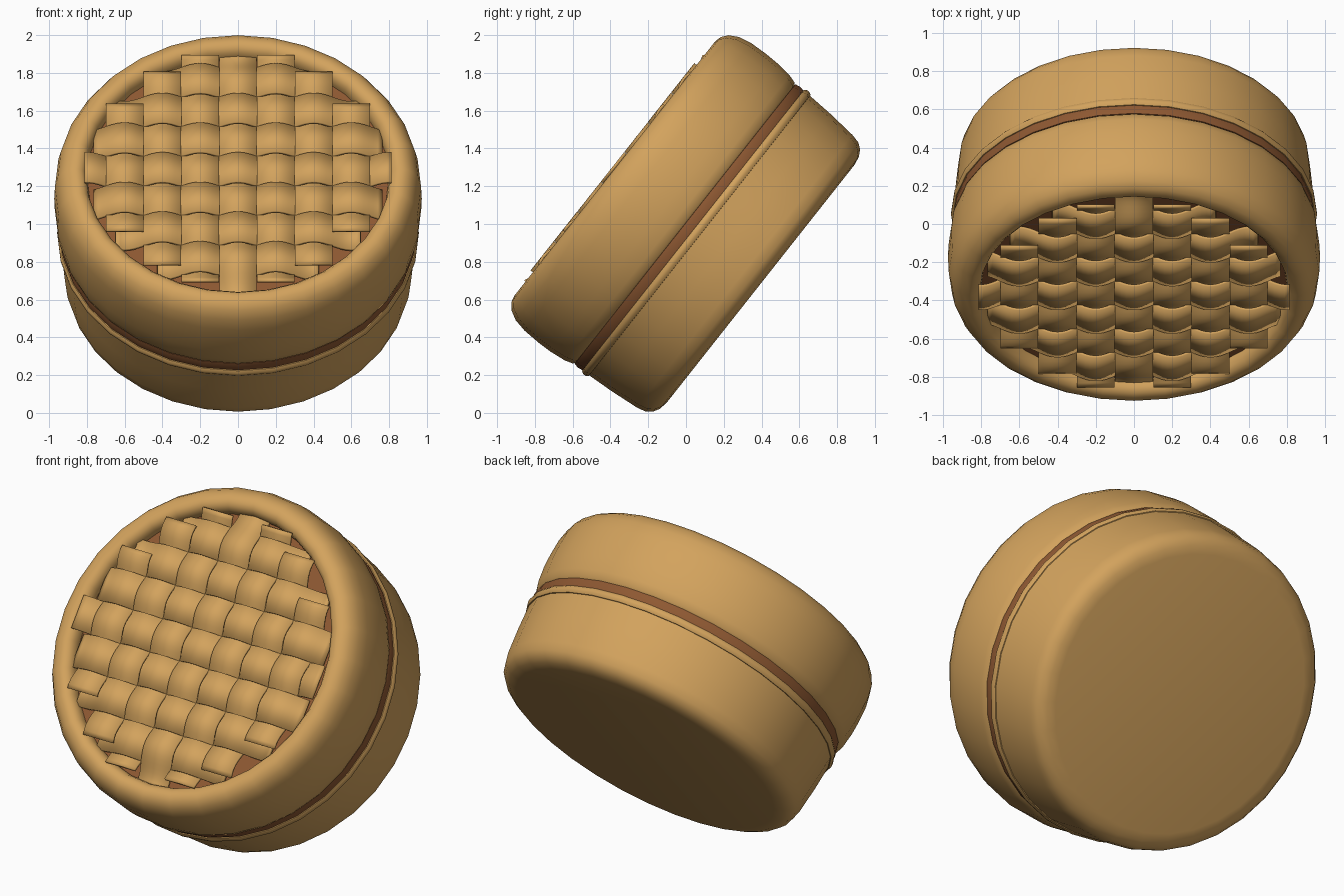
import bpy
import bmesh
import math
from mathutils import Matrix, Vector

cube = bpy.data.objects.get("Cube")
if cube:
    bpy.data.objects.remove(cube, do_unlink=True)

# The round box leans back, its lid facing forward and up
TILT = Matrix.Translation((0, 0.012, 0.986)) @ Matrix.Rotation(math.radians(51.7), 4, "X")
SEGMENTS = 32
PITCH = 0.2
WEAVE_RADIUS = 0.82
WEAVE_MID, WEAVE_AMP = 0.468, 0.036


def material(name, color):
    mat = bpy.data.materials.new(name)
    mat.use_nodes = True
    mat.diffuse_color = color
    mat.node_tree.nodes["Principled BSDF"].inputs["Base Color"].default_value = color
    return mat


tan = material("golden tan", (0.65, 0.365, 0.11, 1))
brown = material("dark brown", (0.27, 0.098, 0.032, 1))


def finish(name, bm, mat, angle=35):
    bmesh.ops.recalc_face_normals(bm, faces=bm.faces)
    mesh = bpy.data.meshes.new(name)
    bm.to_mesh(mesh)
    bm.free()
    mesh.materials.append(mat)
    obj = bpy.data.objects.new(name, mesh)
    bpy.context.collection.objects.link(obj)
    obj.matrix_world = TILT
    bpy.ops.object.select_all(action="DESELECT")
    obj.select_set(True)
    bpy.context.view_layer.objects.active = obj
    bpy.ops.object.shade_smooth_by_angle(angle=math.radians(angle))
    return obj


def lathe(name, profile, mat):
    """Spin a (radius, height) profile around the box axis."""
    bm = bmesh.new()
    verts = [bm.verts.new((r, 0, h)) for r, h in profile]
    edges = [bm.edges.new(pair) for pair in zip(verts, verts[1:])]
    bmesh.ops.spin(bm, geom=verts + edges, cent=(0, 0, 0), axis=(0, 0, 1),
                   angle=math.tau, steps=SEGMENTS, dvec=(0, 0, 0))
    bmesh.ops.remove_doubles(bm, verts=bm.verts, dist=0.0005)
    return finish(name, bm, mat)


# Base tub with rounded bottom edge
lathe("base", [(0, -0.488), (0.80, -0.488), (0.85, -0.48), (0.885, -0.46),
               (0.908, -0.43), (0.92, -0.38), (0.935, -0.22), (0.943, -0.075),
               (0.92, -0.07), (0, -0.07)], tan)

# Bead around the top of the base
lathe("base_bead", [(0.92, -0.08), (0.948, -0.076), (0.957, -0.062),
                    (0.957, -0.046), (0.948, -0.032), (0.92, -0.028)], tan)

# Dark seam between base and lid
lathe("seam_band", [(0.9, -0.04), (0.943, -0.034), (0.948, -0.005),
                    (0.943, 0.022), (0.9, 0.03)], brown)

# Lid with a rounded rim and a shallow opening
lathe("lid", [(0, 0.02), (0.935, 0.02), (0.948, 0.032), (0.961, 0.075),
              (0.971, 0.16), (0.973, 0.24), (0.969, 0.34), (0.955, 0.41),
              (0.928, 0.46), (0.895, 0.487), (0.86, 0.496), (0.83, 0.488),
              (0.808, 0.465), (0.80, 0.43), (0.80, 0.38)], tan)

# Dark panel under the weave
lathe("lid_panel", [(0, 0.415), (0.805, 0.415)], brown)


def weave_strip(name, index, along_x):
    """One wavy strip, rising over every second crossing strip."""
    centre = index * PITCH
    half = PITCH / 2 - 0.001
    length = math.sqrt(WEAVE_RADIUS ** 2 - (abs(centre) + PITCH / 2) ** 2)
    sign = (1 if along_x else -1) * (-1) ** index
    steps = max(8, round(length * 2 / PITCH * 8))
    bm = bmesh.new()
    rows = []
    for i in range(steps + 1):
        s = -length + 2 * length * i / steps
        h = WEAVE_MID + sign * WEAVE_AMP * math.cos(math.pi * s / PITCH)
        row = []
        for side in (-half, half):
            p = (s, centre + side, h) if along_x else (centre + side, s, h)
            row.append(bm.verts.new(Vector(p)))
        rows.append(row)
    for a, b in zip(rows, rows[1:]):
        corners = (a[0], b[0], b[1], a[1]) if along_x else (a[0], a[1], b[1], b[0])
        bm.faces.new(corners)
    obj = finish(name, bm, tan, 40)
    # Normals face out of the lid before thickening
    if obj.data.polygons[0].normal.z < 0:
        obj.data.flip_normals()
    thick = obj.modifiers.new("thickness", "SOLIDIFY")
    thick.thickness = 0.015
    thick.offset = 0


# Woven lid inlay
for index in range(-3, 4):
    weave_strip(f"weave_row_{index + 4}", index, True)
    weave_strip(f"weave_column_{index + 4}", index, False)
